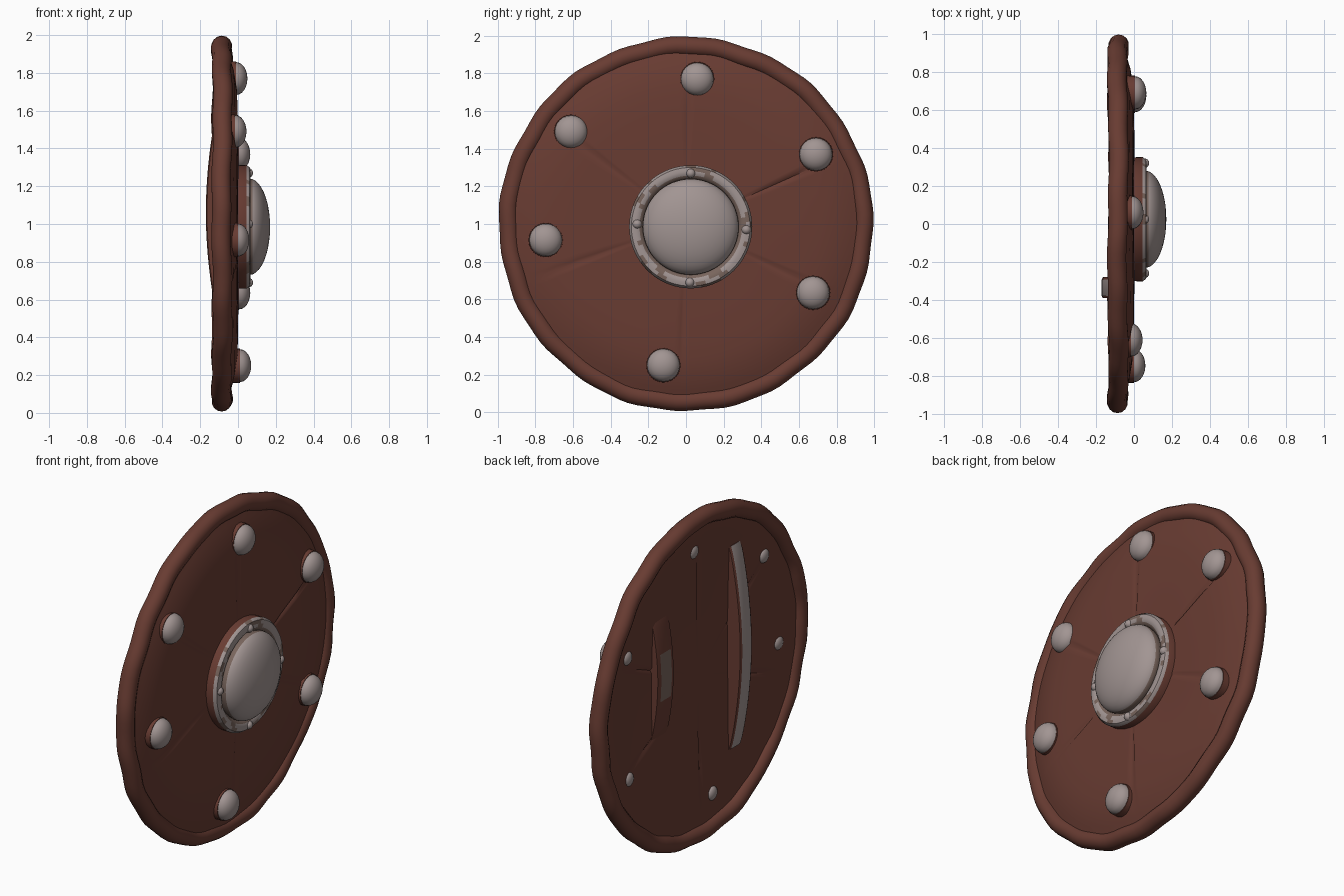
import bpy, bmesh, math
from math import sin, cos, pi, radians

if "Cube" in bpy.data.objects:
    bpy.data.objects.remove(bpy.data.objects["Cube"])


def material(name, rgb):
    m = bpy.data.materials.new(name)
    m.diffuse_color = (*rgb, 1)
    m.use_nodes = True
    m.node_tree.nodes["Principled BSDF"].inputs["Base Color"].default_value = m.diffuse_color
    return m


BROWN, GREY, TAUPE = 0, 1, 2
MATS = [material("brown wood", (0.140, 0.045, 0.032)),
        material("pale grey metal", (0.360, 0.300, 0.290)),
        material("worn taupe metal", (0.190, 0.130, 0.108))]


def finish(bm, name, angle=40):
    bmesh.ops.remove_doubles(bm, verts=bm.verts, dist=1e-5)
    bmesh.ops.recalc_face_normals(bm, faces=bm.faces)
    me = bpy.data.meshes.new(name)
    bm.to_mesh(me)
    bm.free()
    for m in MATS:
        me.materials.append(m)
    ob = bpy.data.objects.new(name, me)
    bpy.context.collection.objects.link(ob)
    bpy.ops.object.select_all(action='DESELECT')
    ob.select_set(True)
    bpy.context.view_layer.objects.active = ob
    bpy.ops.object.shade_smooth_by_angle(angle=radians(angle))
    return ob


def lathe(name, profile, centre, segs, paint=lambda i, a: BROWN,
          warp=lambda r, x, a: (r, x), closed=False, angle=40):
    """Turn a profile of (radius, x) points about the x axis at centre (y, z)."""
    bm = bmesh.new()
    rings = []
    for r, x in profile:
        ring = []
        for k in range(segs):
            a = 2 * pi * k / segs
            rr, xx = warp(r, x, a)
            ring.append(bm.verts.new((xx, centre[0] + rr * cos(a), centre[1] + rr * sin(a))))
        rings.append(ring)
    n = len(rings)
    for i in range(n if closed else n - 1):
        p, q = rings[i], rings[(i + 1) % n]
        for k in range(segs):
            j = (k + 1) % segs
            f = bm.faces.new((p[k], p[j], q[j], q[k]))
            f.material_index = paint(i, 2 * pi * (k + 0.5) / segs)
    bmesh.ops.dissolve_degenerate(bm, dist=1e-6, edges=bm.edges)
    return finish(bm, name, angle)


# Domed wooden board with six radial seams pressed into both faces
SEAMS = [radians(a) for a in (24, 89, 143, 199, 268, 334)]


def seam_warp(r, x, a):
    d = min(abs((a - s + pi) % (2 * pi) - pi) for s in SEAMS) * r
    depth = 0.012 * max(0, 1 - d / 0.014) if 0.3 < r < 0.8 else 0
    soft = 0.004 * sin(3 * a + 1) * min(1, r)
    return r, x + soft + (-depth if x > -0.055 else depth)


lathe("board", [(0, 0.0), (0.3, 0.0), (0.45, 0.0), (0.6, -0.002), (0.72, -0.006),
                (0.82, -0.022), (0.88, -0.042), (0.93, -0.06),
                (0.93, -0.10), (0.88, -0.102), (0.8, -0.098), (0.7, -0.092),
                (0.55, -0.087), (0.4, -0.083), (0.28, -0.08), (0, -0.08)],
      (0, 1), 240, warp=seam_warp)


# Slightly uneven, rounded rim
def rim_warp(r, x, a):
    return (r + 0.003 * sin(9 * a) + 0.003 * sin(23 * a + 1) - 0.001,
            x + 0.004 * sin(5 * a + 2) + 0.003 * sin(17 * a))


lathe("rim", [(0.944 + 0.051 * cos(2 * pi * k / 14), -0.085 + 0.052 * sin(2 * pi * k / 14))
              for k in range(14)], (0, 1), 120, warp=rim_warp, closed=True, angle=80)


# Boss ring with worn patches, and the central dome
def ring_paint(i, a):
    if i < 1:
        return BROWN
    wear = sin(5 * a + 1) + sin(11 * a + 2.5 * i) + 0.7 * sin(17 * a)
    return TAUPE if wear > 1.0 or i > 3 else GREY


lathe("boss_ring", [(0.325, -0.03), (0.327, 0.045), (0.315, 0.062), (0.295, 0.066),
                    (0.272, 0.062), (0.25, 0.04), (0.24, 0.0)], (0.025, 0.985), 72, ring_paint)

STEPS = 10
dome = [(0.245, 0.02)] + [(0.255 * cos(k * pi / 2 / STEPS), 0.06 + 0.11 * sin(k * pi / 2 / STEPS))
                          for k in range(STEPS + 1)]
lathe("boss_dome", dome, (0.025, 0.985), 64, lambda i, a: TAUPE if i < 2 else GREY, angle=60)


def knob(name, y, z, radius, base, tip, skirt=None):
    """Rounded metal cap on an optional brown skirt, pointing along x."""
    prof = [(radius * cos(k * pi / 12), base + (tip - base) * sin(k * pi / 12)) for k in range(7)]
    first = 0
    if skirt is not None:
        prof = [(radius * 1.06, skirt), (radius * 1.04, base)] + prof
        first = 2
    lathe(name, prof, (y, z), 24, lambda i, a: BROWN if i < first else GREY, angle=60)


# Six studs with their riveted ends on the back
STUDS = [(0.06, 1.77, 0.05), (-0.61, 1.49, 0.045), (-0.745, 0.915, 0.06),
         (-0.12, 0.25, 0.07), (0.675, 0.635, 0.065), (0.69, 1.37, 0.065)]
for n, (y, z, tip) in enumerate(STUDS):
    knob(f"stud_{n + 1}", y, z, 0.087, tip - 0.06, tip, -0.06)
    knob(f"rivet_end_{n + 1}", y, z, 0.042, -0.088, -0.112)

# Small pins on the boss ring
for n, (y, z) in enumerate([(0.025, 1.27), (0.02, 0.69), (0.32, 0.97), (-0.26, 1.0)]):
    knob(f"ring_pin_{n + 1}", y, z, 0.025, 0.055, 0.08)


def strap(name, y, width, z0, z1, foot, peak, g0, g1, inset, colour):
    """Arched strap on the back; its outer face is metal between g0 and g1."""
    bm = bmesh.new()
    steps, prev = 28, None
    for k in range(steps + 1):
        t = k / steps
        z = z0 + (z1 - z0) * t
        x = foot + (peak - foot) * sin(pi * t) ** 0.8
        h = width / 2
        row = [bm.verts.new(p) for p in ((-0.07, y - h, z), (x + 0.006, y - h, z),
                                         (x, y - h + inset, z), (x, y + h - inset, z),
                                         (x + 0.006, y + h, z), (-0.07, y + h, z))]
        if prev:
            for i in range(6):
                j = (i + 1) % 6
                f = bm.faces.new((prev[i], prev[j], row[j], row[i]))
                if i == 2 and g0 < z - (z1 - z0) / steps / 2 < g1:
                    f.material_index = colour
        else:
            bm.faces.new(row)
        prev = row
    bm.faces.new(prev)
    finish(bm, name, 35)


strap("arm_strap", -0.335, 0.11, 0.45, 1.67, -0.095, -0.170, 0.4, 1.7, 0.012, GREY)
strap("hand_grip", 0.37, 0.15, 0.78, 1.5, -0.085, -0.130, 1.0, 1.3, 0.025, TAUPE)
